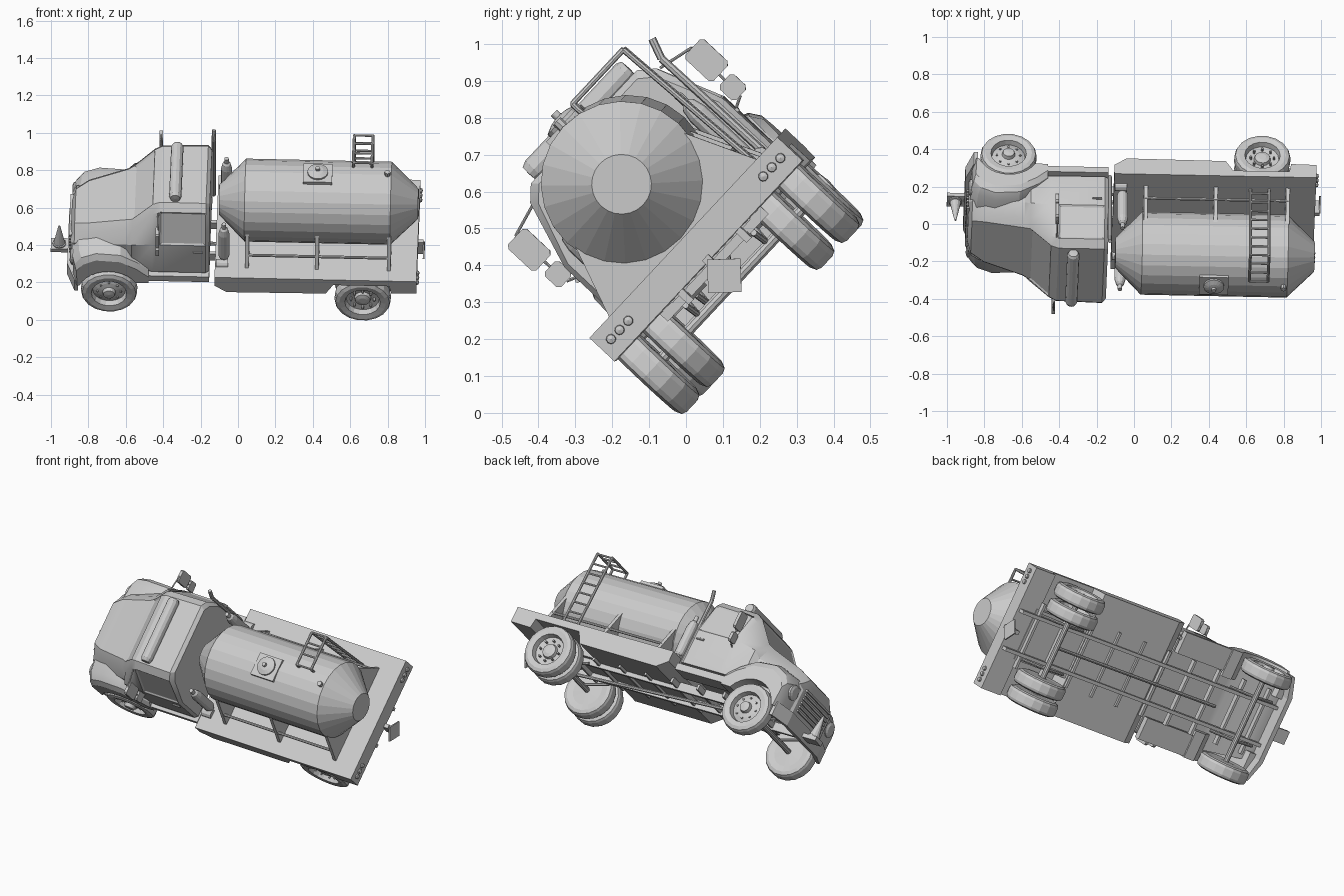
import bpy, bmesh
from math import radians, sin, cos, pi
from mathutils import Matrix, Vector

if "Cube" in bpy.data.objects:
    bpy.data.objects.remove(bpy.data.objects["Cube"])

# Truck is built upright (x back, y left-right, z up from the deck), then rolled and yawed
POSE = (Matrix.Translation((0, 0.013, 0.497)) @ Matrix.Rotation(radians(46.9), 4, 'X')
        @ Matrix.Rotation(radians(-1.7), 4, 'Z'))

grey = bpy.data.materials.new("light_grey")
grey.use_nodes = True
grey.diffuse_color = (0.6, 0.6, 0.6, 1)
grey.node_tree.nodes["Principled BSDF"].inputs["Base Color"].default_value = (0.6, 0.6, 0.6, 1)

parts = {}


def part(name):
    return parts.setdefault(name, bmesh.new())


def box(name, lo, hi):
    """Box between two corners, added to the named part."""
    lo, hi = Vector(lo), Vector(hi)
    m = Matrix.Translation((lo + hi) / 2) @ Matrix.Diagonal((*(hi - lo), 1))
    bmesh.ops.create_cube(part(name), size=1, matrix=m)


def lathe(name, profile, origin, axis, sides):
    """Revolve (radius, distance) pairs about an axis."""
    bm = part(name)
    m = Matrix.Translation(origin) @ Vector(axis).to_track_quat('Z', 'Y').to_matrix().to_4x4()
    rings = []
    for r, d in profile:
        if r == 0:
            rings.append([bm.verts.new(m @ Vector((0, 0, d)))] * sides)
        else:
            rings.append([bm.verts.new(m @ Vector((r * cos(2 * pi * i / sides),
                                                   r * sin(2 * pi * i / sides), d)))
                          for i in range(sides)])
    for a, b in zip(rings, rings[1:]):
        for i in range(sides):
            j = (i + 1) % sides
            bm.faces.new(dict.fromkeys((a[i], a[j], b[j], b[i])))


def rod(name, p, q, r, sides=8):
    d = Vector(q) - Vector(p)
    lathe(name, [(0, 0), (r, 0), (r, d.length), (0, d.length)], p, d, sides)


def path(name, points, r):
    for p, q in zip(points, points[1:]):
        rod(name, p, q, r)


def loft(name, outlines):
    """Skin a list of matching closed outlines and cap both ends."""
    bm = part(name)
    rings = [[bm.verts.new(p) for p in outline] for outline in outlines]
    for a, b in zip(rings, rings[1:]):
        for i in range(len(a)):
            bm.faces.new((a[i], a[i - 1], b[i - 1], b[i]))
    bm.faces.new(rings[0])
    bm.faces.new(rings[-1])
    return bm


def plate(name, outline, offset):
    """Extrude a closed outline along an offset."""
    loft(name, [outline, [Vector(p) + Vector(offset) for p in outline]])


def rounded_panel(name, x, y, z, w, h):
    """Upright panel facing x with clipped corners."""
    c = .009
    corners = [(w, h - c), (w - c, h), (c - w, h), (-w, h - c), (-w, c - h), (c - w, -h), (w - c, -h), (w, c - h)]
    plate(name, [(x, y + a, z + b) for a, b in corners], (.018, 0, 0))


# Deck with deep front skirt, side wheel cutouts and rear bumper
side = [(-.115, 0), (-.115, -.065), (-.05, -.113), (.48, -.108), (.52, -.04),
        (.82, -.04), (.83, -.096), (.965, -.093), (.965, 0)]
plate("deck", [(x, -.374, z) for x, z in side], (0, .746, 0))
box("deck_centre", (.48, -.155, -.1), (.85, .155, -.02))

# Tank with conical ends, hatch and valve
TANK_Y, TANK_Z = -.01, .221
TOP = TANK_Z + .22
lathe("tank", [(0, -.1), (.081, -.1), (.222, .04), (.222, .82), (.081, .965), (0, .965)],
      (0, TANK_Y, TANK_Z), (1, 0, 0), 24)
box("hatch", (.35, -.08, TOP - .02), (.505, .055, TOP + .008))
lathe("hatch_lid", [(.055, 0), (.055, .012), (.03, .022), (.012, .025), (.012, .04), (0, .04)],
      (.427, TANK_Y, TOP + .006), (0, 0, 1), 16)
rod("tank_valve", (.8, TANK_Y, TOP - .01), (.8, TANK_Y, TOP + .025), .015)

# Saddles, side rails and ladder
for x in (.046, .42, .805):
    plate("tank_saddle", [(x, -.3, 0), (x, .285, 0), (x, .2, .2), (x, -.222, .2)], (.02, 0, 0))
for s in (-1, 1):
    rod("tank_side_rail", (.05, s * .258 - .006, .062), (.82, s * .258 - .006, .062), .008)
for x in (.615, .715):
    path("ladder", [(x, .272, -.01), (x, .252, .467), (x, .05, .467), (x, .05, .42)], .008)
for i in range(8):
    z = .03 + i * .062
    rod("ladder", (.615, .272 - z * .04, z), (.715, .272 - z * .04, z), .006)
for y in (.05, .12, .19):
    rod("ladder", (.615, y, .467), (.715, y, .467), .006)

# Cab and hood lofted from rings: x, lower half width, upper half width, floor, belt, top
sections = [(-.89, .18, .12, -.1, .05, .09), (-.87, .21, .165, -.1, .07, .135),
            (-.8, .23, .195, -.1, .08, .17), (-.59, .27, .225, -.03, .13, .235),
            (-.56, .3, .235, -.03, .16, .25), (-.45, .312, .24, -.03, .18, .375),
            (-.41, .314, .245, -.03, .18, .398), (-.165, .314, .25, -.03, .18, .402),
            (-.145, .3, .235, -.03, .18, .385)]
rings = []
for x, low, up, floor, belt, top in sections:
    half = [(low, floor), (low, belt), (up, top - .035), (up - .04, top)]
    rings.append([(x, y, z) for y, z in half + [(-y, z) for y, z in reversed(half)]])
bm = loft("cab_and_hood", rings)
bmesh.ops.recalc_face_normals(bm, faces=bm.faces)

# Windscreen and side windows as inset faces
glass = [f for f in bm.faces if -.56 < f.calc_center_median().x < -.2
         and f.calc_center_median().z > .25 and f.normal.z < .9 and f.calc_area() > .02]
bmesh.ops.inset_individual(bm, faces=glass, thickness=.015, depth=-.006)

# Crowned front fenders with wheel arches: outline rises towards the hood, front sweeps back
arch = [(-.68 + .165 * cos(radians(t)), -.18 + .165 * sin(radians(t))) for t in range(30, 151, 12)]
crown = [(-.84, -.13), (-.88, -.13), (-.885, 0), (-.85, .05), (-.75, .085), (-.62, .075),
         (-.53, .02), (-.47, -.035), (-.47, -.095)]
for s in (-1, 1):
    loft("front_fender", [[(x + (sweep if x < -.845 else 0), s * y, z + (rise if z > -.05 else 0))
                           for x, z in crown] + [(x, s * y, z) for x, z in arch]
                          for y, rise, sweep in ((.17, .045, 0), (.275, .035, .008),
                                                 (.315, .018, .02), (.335, -.015, .03))])
    box("running_board", (-.48, s * .2, -.085), (-.145, s * .33, -.045))
    lathe("headlight", [(.045, 0), (.045, .015), (.03, .022), (0, .022)],
          (-.87, s * .24, .0), (-1, 0, 0), 14)
    rod("door_handle", (-.23, s * .316, .13), (-.18, s * .316, .13), .007)

# Grille, swept front bumper, tray with cone
for i in range(6):
    box("grille", (-.9, -.15, -.07 + i * .025), (-.885, .15, -.058 + i * .025))
plan = [(-.908, -.2), (-.908, .2), (-.865, .32), (-.845, .32), (-.88, .19), (-.88, -.19),
        (-.845, -.32), (-.865, -.32)]
plate("front_bumper", [(x, y, -.185) for x, y in plan], (0, 0, .085))
box("cone_tray", (-1, -.06, -.165), (-.9, .02, -.14))
lathe("cone", [(.036, 0), (.036, .01), (.03, .012), (.005, .14), (0, .14)],
      (-.955, -.02, -.142), (0, 0, 1), 12)

# Roof light bar, exhaust stack, air cylinders behind the cab
lathe("roof_light_bar", [(0, -.2), (.026, -.198), (.033, -.18), (.033, .18), (.026, .194), (0, .196)],
      (-.33, 0, .422), (0, 1, 0), 12)
path("exhaust_stack", [(-.138, .285, -.06), (-.138, .28, .375), (-.138, .302, .43)], .011)
for s in (-1, 1):
    lathe("air_cylinder", [(0, .01), (.022, .015), (.03, .035), (.03, .2), (.022, .235), (.012, .245),
                           (.012, .275), (0, .275)], (-.068, s * .24, 0), (0, 0, 1), 12)
    rod("lower_reservoir", (-.11, s * .27, -.005), (-.045, s * .27, -.005), .028, 12)

    # Mirrors on arms
    rounded_panel("mirror", -.43, s * .352, .282, .037, .052)
    rounded_panel("mirror", -.43, s * .347, .18, .028, .03)
    path("mirror_arm", [(-.42, s * .25, .36), (-.42, s * .35, .335), (-.42, s * .345, .15),
                        (-.42, s * .3, .13)], .004)

    # Tail lights
    for y in (.268, .302, .336):
        lathe("tail_light", [(.014, 0), (.012, .012), (0, .016)], (.963, s * y, -.045), (1, 0, 0), 10)

# Diamond sign behind the rear bumper
plate("rear_sign", [(.99, .064, -.152), (.99, 0, -.088), (.99, -.064, -.152), (.99, 0, -.216)], (.008, 0, 0))
box("sign_bracket", (.94, -.012, -.17), (.992, .012, -.08))

# Wheels: dished rims, dual at the rear, hubs and nuts
TYRE = [(0, 0), (.09, .005), (.125, 0), (.144, .008), (.15, .022), (.15, .063), (.144, .077),
        (.125, .085), (.095, .08), (.088, .05)]
DISH = [(.045, .045), (.04, .062), (.02, .068), (0, .068)]
DOME = [(.06, .062), (.035, .068), (.03, .088), (0, .092)]


def wheel(name, x, y, s, hub):
    y += s * -.009
    lathe(name, TYRE + hub, (x, s * y, -.182), (0, s, 0), 18)
    for i in range(8):
        c, d = .062 * cos(i * pi / 4), .062 * sin(i * pi / 4)
        rod(name, (x + c, s * (y + .045), -.182 + d), (x + c, s * (y + .068), -.182 + d), .006, 6)


for s in (-1, 1):
    wheel("front_wheel", -.68, .25, s, DOME)
    wheel("rear_outer_wheel", .677, .275, s, DISH)
    wheel("rear_inner_wheel", .677, .175, s, DISH)

    # Chassis rails and leaf springs
    box("chassis_rail", (-.88, s * .115 - .01, -.135), (.95, s * .115 + .01, -.085))
    for x in (-.68, .677):
        path("leaf_spring", [(x - .15, s * .135, -.13), (x, s * .135, -.17), (x + .15, s * .135, -.13)], .009)
for i in range(10):
    box("cross_member", (-.8 + i * .18, -.2, -.125), (-.785 + i * .18, .2, -.092))

# Axles and drive shaft
for x in (-.68, .677):
    rod("axle", (x, -.3, -.182), (x, .3, -.182), .016, 10)
rod("drive_shaft", (-.5, 0, -.12), (.66, 0, -.17), .01)

# Turn every part into a posed object
for name, bm in parts.items():
    bmesh.ops.recalc_face_normals(bm, faces=bm.faces)
    mesh = bpy.data.meshes.new(name)
    bm.to_mesh(mesh)
    bm.free()
    mesh.transform(POSE)
    mesh.materials.append(grey)
    bpy.context.collection.objects.link(bpy.data.objects.new(name, mesh))

# Soft shading on the bodywork only
bpy.ops.object.select_all(action='DESELECT')
for name in ("cab_and_hood", "front_fender"):
    bpy.data.objects[name].select_set(True)
    bpy.context.view_layer.objects.active = bpy.data.objects[name]
bpy.ops.object.shade_smooth_by_angle(angle=radians(25))
